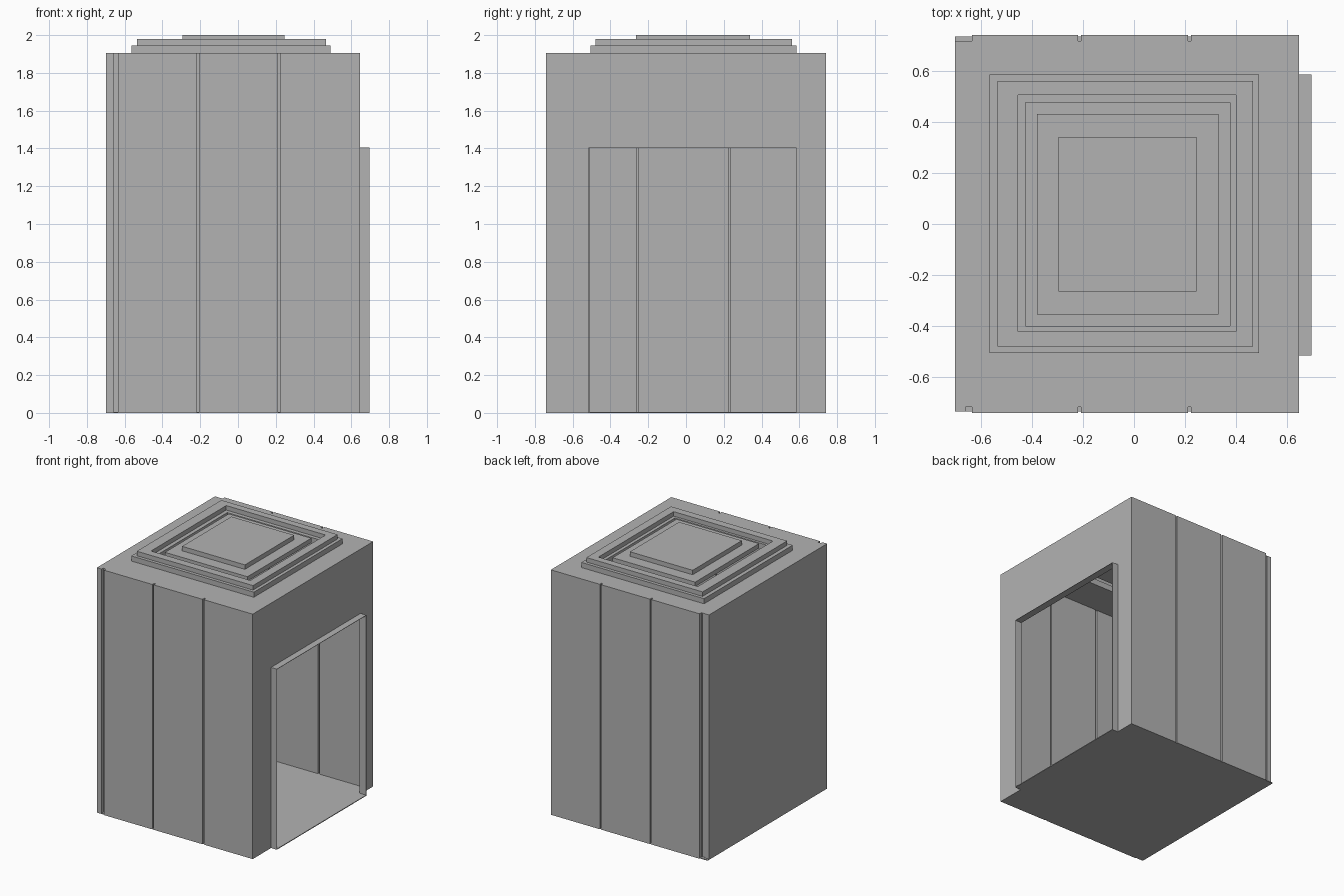
import bpy
import bmesh

default = bpy.data.objects.get("Cube")
if default:
    bpy.data.objects.remove(default, do_unlink=True)

grey = bpy.data.materials.new("plain_grey")
grey.use_nodes = True
tone = (0.45, 0.45, 0.45, 1)
grey.diffuse_color = tone
grey.node_tree.nodes["Principled BSDF"].inputs["Base Color"].default_value = tone


def build(name, boxes):
    """One object from axis-aligned boxes given as (x0, x1, y0, y1, z0, z1)."""
    bm = bmesh.new()
    for x0, x1, y0, y1, z0, z1 in boxes:
        for v in bmesh.ops.create_cube(bm, size=1)["verts"]:
            v.co = (x1 if v.co.x > 0 else x0,
                    y1 if v.co.y > 0 else y0,
                    z1 if v.co.z > 0 else z0)
    mesh = bpy.data.meshes.new(name)
    bm.to_mesh(mesh)
    bm.free()
    mesh.materials.append(grey)
    obj = bpy.data.objects.new(name, mesh)
    bpy.context.collection.objects.link(obj)
    return obj


def ring(name, outer, inner, z0, z1):
    """Rectangular band between two (x0, x1, y0, y1) outlines."""
    a, b, c, d = outer
    e, f, g, h = inner
    return build(name, [(a, b, c, g, z0, z1), (a, b, h, d, z0, z1),
                        (a, e, g, h, z0, z1), (f, b, g, h, z0, z1)])


LEFT, RIGHT, SIDE, TOP = -0.70, 0.645, 0.74, 1.905
INNER_X, INNER_Y = -0.64, 0.68
SHEET, GAP = 0.006, 0.006

# Side walls: three panels with narrow grooves over a backing sheet
seams = [INNER_X, -0.213, 0.218, RIGHT]
for s, label in ((-1, "front"), (1, "back")):
    panels = []
    for i in range(3):
        a = seams[i] + GAP
        b = seams[i + 1] - (GAP if i < 2 else 0)
        panels.append((a, b, *sorted((s * INNER_Y, s * SIDE)), 0, TOP))
    build(label + "_wall_panels", panels)
    build(label + "_wall_backing",
          [(INNER_X, RIGHT - SHEET, *sorted((s * 0.70, s * 0.717)), 0, TOP - SHEET)])

# Rear wall opposite the doorway, grooved inside only
build("rear_wall", [(LEFT, -0.66, -0.735, 0.717, 0, TOP)])
cuts = [-0.717, -0.257, 0.23, 0.717]
build("rear_wall_panels",
      [(-0.66, INNER_X, a + GAP, b - GAP, 0, TOP - SHEET)
       for a, b in zip(cuts, cuts[1:])])

# Door wall with opening
D0, D1, DTOP, DOUT = -0.515, 0.585, 1.405, 0.695
build("door_wall", [(RIGHT - SHEET, RIGHT, -SIDE, D0, 0, TOP),
                    (RIGHT - SHEET, RIGHT, D1, SIDE, 0, TOP),
                    (RIGHT - SHEET, RIGHT, D0, D1, DTOP, TOP)])
T = 0.003
build("door_frame", [(RIGHT - SHEET, DOUT, D0, D0 + T, 0, DTOP),
                     (RIGHT - SHEET, DOUT, D1 - T, D1, 0, DTOP),
                     (RIGHT - SHEET, DOUT, D0, D1, DTOP - T, DTOP)])

# Floor and threshold
build("floor", [(LEFT, RIGHT, -0.735, 0.735, 0, SHEET),
                (RIGHT, DOUT, D0, D1, 0, SHEET)])

# Roof with stepped skylight surround
hole = (-0.425, 0.375, -0.40, 0.475)
ring("roof", (LEFT, RIGHT, -0.717, 0.717), hole, TOP - SHEET, TOP)
ring("lower_roof_step", (-0.565, 0.49, -0.505, 0.585), hole, TOP, 1.945)
ring("upper_roof_step", (-0.535, 0.465, -0.48, 0.56),
     (-0.455, 0.40, -0.42, 0.505), 1.945, 1.98)

# Raised centre panel
build("centre_panel", [(-0.38, 0.33, -0.355, 0.43, 1.93, 1.965),
                       (-0.295, 0.245, -0.265, 0.34, 1.965, 2.0)])
